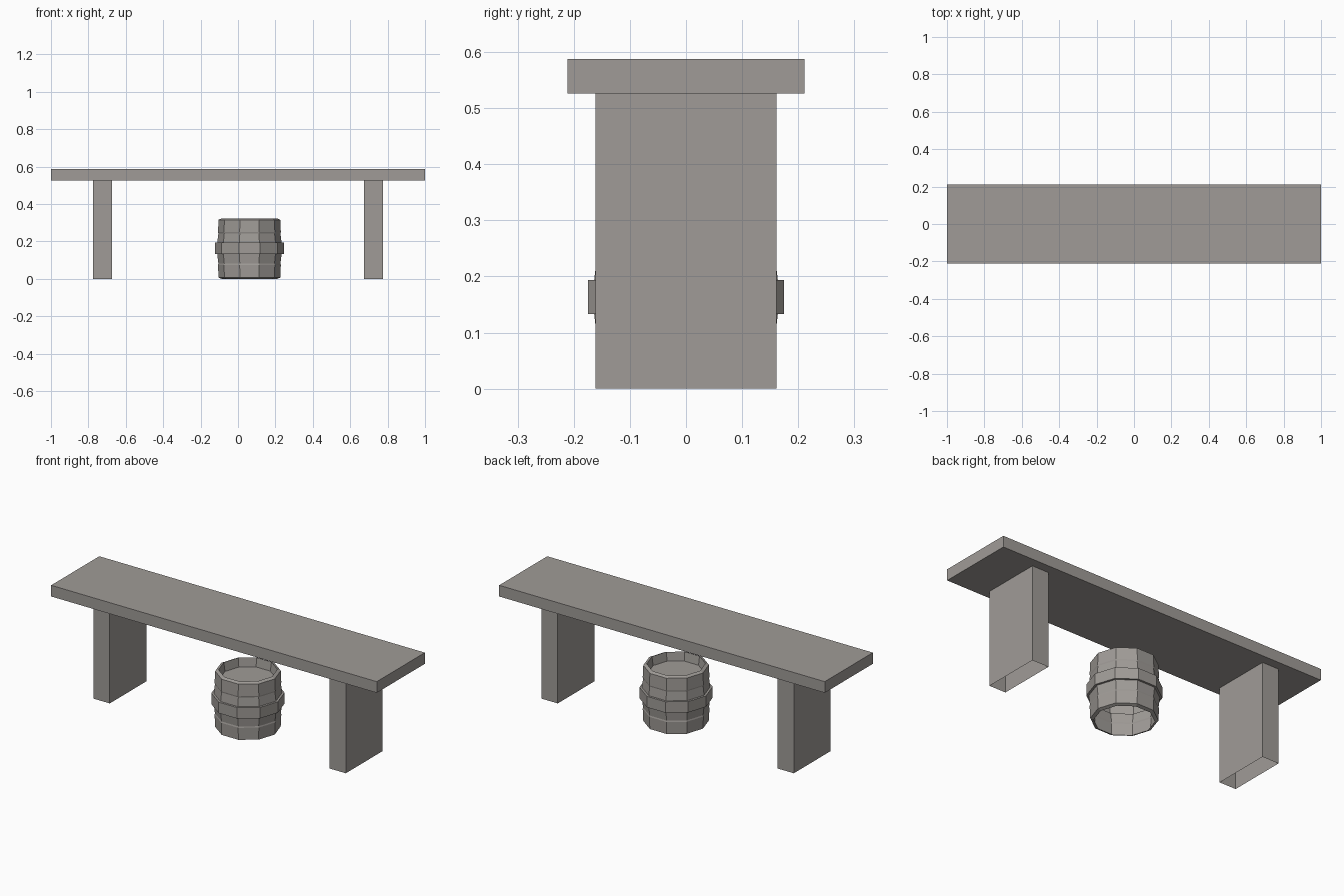
import bpy, math

if "Cube" in bpy.data.objects:
    bpy.data.objects.remove(bpy.data.objects["Cube"])

mat = bpy.data.materials.new("weathered grey")
mat.diffuse_color = (0.35, 0.33, 0.31, 1)
mat.use_nodes = True
mat.node_tree.nodes["Principled BSDF"].inputs["Base Color"].default_value = mat.diffuse_color


def make(name, verts, faces):
    me = bpy.data.meshes.new(name)
    me.from_pydata(verts, [], faces)
    me.materials.append(mat)
    ob = bpy.data.objects.new(name, me)
    bpy.context.collection.objects.link(ob)
    return ob


def box(name, x0, x1, y, z0, z1, capped=True):
    verts = [(px, py, z) for z in (z0, z1)
             for px, py in ((x0, -y), (x1, -y), (x1, y), (x0, y))]
    faces = [(i, (i + 1) % 4, (i + 1) % 4 + 4, i + 4) for i in range(4)]
    if capped:
        faces += [(3, 2, 1, 0), (4, 5, 6, 7)]
    return make(name, verts, faces)


def lathe(name, profile, cx, sides=10, cap=False):
    verts = [(cx + r * math.cos(2 * math.pi * i / sides),
              r * math.sin(2 * math.pi * i / sides), z)
             for r, z in profile for i in range(sides)]
    faces = []
    for k in range(len(profile) - 1):
        for i in range(sides):
            j = (i + 1) % sides
            a, b = k * sides, (k + 1) * sides
            faces.append((a + i, a + j, b + j, b + i))
    if cap:
        n = (len(profile) - 1) * sides
        faces.append(tuple(range(n, n + sides)))
    return make(name, verts, faces)


# bench: plank and two slab legs, open at the ends
box("seat_plank", -1, 1, 0.211, 0.526, 0.588)
box("left_leg", -0.775, -0.675, 0.161, 0, 0.526, capped=False)
box("right_leg", 0.675, 0.775, 0.161, 0, 0.526, capped=False)

# barrel: chamfered rims, end hoops, raised middle hoop, recessed lid, open base
lathe("barrel", [
    (0.148, 0.0), (0.165, 0.007), (0.168, 0.075), (0.166, 0.082),
    (0.172, 0.133), (0.184, 0.133), (0.184, 0.194), (0.172, 0.194),
    (0.166, 0.243), (0.168, 0.25), (0.165, 0.316),
    (0.148, 0.324), (0.141, 0.275)], 0.061, cap=True)
